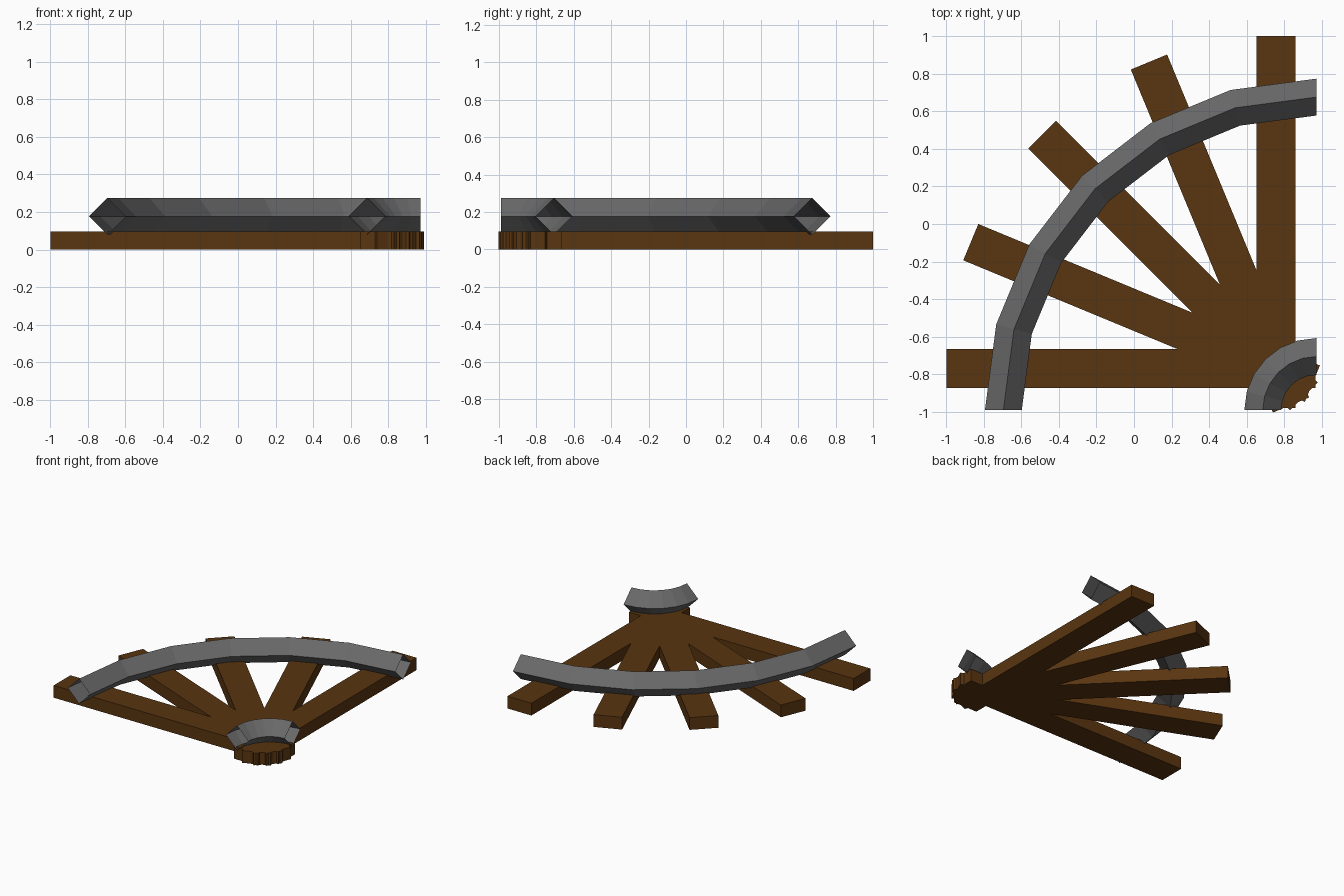
import bpy, bmesh
from math import radians, cos, sin, pi
from mathutils import Matrix

if "Cube" in bpy.data.objects:
    bpy.data.objects.remove(bpy.data.objects["Cube"])


def material(name, color):
    m = bpy.data.materials.new(name)
    m.diffuse_color = (*color, 1)
    m.use_nodes = True
    m.node_tree.nodes["Principled BSDF"].inputs["Base Color"].default_value = m.diffuse_color
    return m


def finish(bm, name, mat):
    bmesh.ops.recalc_face_normals(bm, faces=bm.faces)
    me = bpy.data.meshes.new(name)
    bm.to_mesh(me)
    bm.free()
    me.materials.append(mat)
    ob = bpy.data.objects.new(name, me)
    bpy.context.collection.objects.link(ob)
    return ob


wood = material("wood", (0.10, 0.035, 0.005))
iron = material("iron", (0.14, 0.14, 0.14))


# Wooden planks fanning out from a shared pivot
def plank(name, angle, outer, inner=0.21, width=0.209, height=0.097):
    bm = bmesh.new()
    bmesh.ops.create_cube(bm, size=1)
    bmesh.ops.transform(bm, verts=bm.verts, matrix=(
        Matrix.Translation((0.755, -0.769, height / 2))
        @ Matrix.Rotation(radians(angle), 4, 'Z')
        @ Matrix.Translation(((outer - inner) / 2, 0, 0))
        @ Matrix.Diagonal((outer + inner, width, height, 1))))
    finish(bm, name, wood)


for i, outer in enumerate((1.768, 1.765, 1.76, 1.757, 1.753)):
    plank(f"plank_{i + 1}", 90 + 22.5 * i, outer)


# Quarter rings with a diamond section and open ends
def quarter_ring(name, radius, tube=0.098, segments=6):
    bm = bmesh.new()
    rings = []
    for s in range(segments + 1):
        a = pi / 2 + pi / 2 * s / segments
        ring = []
        for k in range(4):
            r = radius + tube * cos(k * pi / 2)
            z = 0.177 + tube * sin(k * pi / 2)
            ring.append(bm.verts.new((0.97 + r * cos(a), -0.99 + r * sin(a), z)))
        rings.append(ring)
    for p, q in zip(rings, rings[1:]):
        for k in range(4):
            n = (k + 1) % 4
            bm.faces.new((p[k], p[n], q[n], q[k]))
    finish(bm, name, iron)


quarter_ring("outer_rail", 1.665)
quarter_ring("inner_rail", 0.285)
